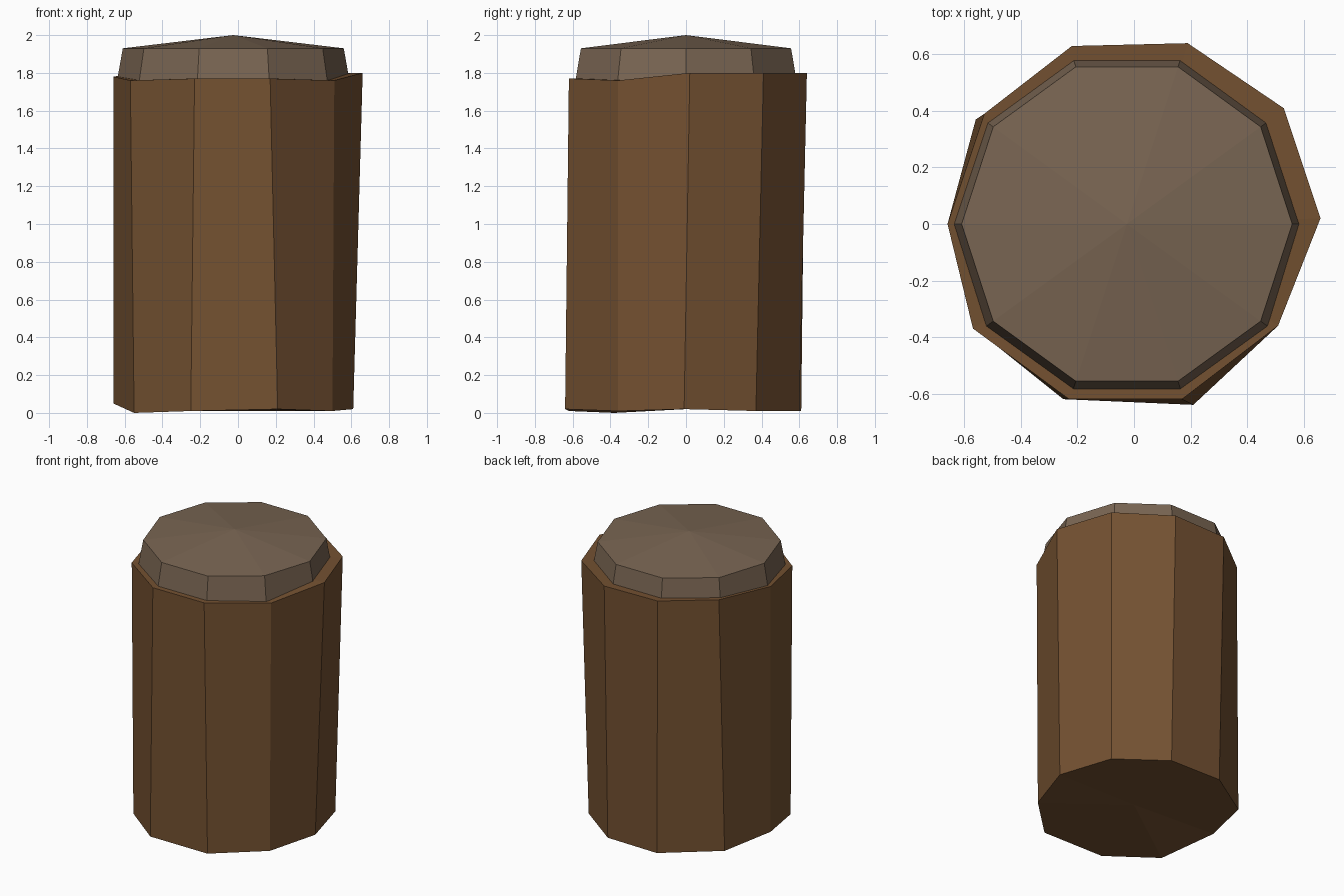
import bpy
import bmesh
import math
from mathutils import Vector

default_cube = bpy.data.objects.get("Cube")
if default_cube:
    bpy.data.objects.remove(default_cube, do_unlink=True)

SIDES = 10


def make_material(name, colour):
    material = bpy.data.materials.new(name)
    material.use_nodes = True
    rgba = (*colour, 1.0)
    material.diffuse_color = rgba
    shader = material.node_tree.nodes["Principled BSDF"]
    shader.inputs["Base Color"].default_value = rgba
    shader.inputs["Roughness"].default_value = 0.9
    return material


def circle(radius, height, centre_x):
    """Points of a regular ring, starting on the +x side."""
    angles = [math.tau * i / SIDES for i in range(SIDES)]
    return [(centre_x + radius * math.cos(a), radius * math.sin(a), height) for a in angles]


def make_capped_tube(name, bottom, top, bottom_centre, top_centre, material):
    """Join two rings with flat sides and close each end with a fan."""
    bm = bmesh.new()
    low = [bm.verts.new(Vector(p)) for p in bottom]
    high = [bm.verts.new(Vector(p)) for p in top]
    base = bm.verts.new(bottom_centre)
    peak = bm.verts.new(top_centre)
    for i in range(SIDES):
        j = (i + 1) % SIDES
        bm.faces.new((low[i], low[j], high[j], high[i]))
        bm.faces.new((high[i], high[j], peak))
        bm.faces.new((low[j], low[i], base))
    bmesh.ops.recalc_face_normals(bm, faces=bm.faces)
    mesh = bpy.data.meshes.new(name)
    bm.to_mesh(mesh)
    bm.free()
    mesh.materials.append(material)
    part = bpy.data.objects.new(name, mesh)
    bpy.context.collection.objects.link(part)
    return part


bark = make_material("bark brown", (0.175, 0.083, 0.031))
cut_wood = make_material("grey brown cut wood", (0.19, 0.13, 0.085))

# Slightly uneven hand-cut trunk
trunk_bottom = [
    (0.61, -0.01, 0.02), (0.5, 0.37, 0.01), (0.19, 0.6, 0.01), (-0.2, 0.61, 0.01),
    (-0.56, 0.37, 0.03), (-0.66, 0, 0.05), (-0.55, -0.38, 0), (-0.25, -0.62, 0.01),
    (0.21, -0.64, 0.02), (0.5, -0.36, 0.01),
]
trunk_top = [
    (0.66, 0.02, 1.8), (0.53, 0.41, 1.8), (0.19, 0.64, 1.8), (-0.22, 0.63, 1.8),
    (-0.53, 0.39, 1.8), (-0.66, 0, 1.78), (-0.57, -0.37, 1.76), (-0.23, -0.62, 1.77),
    (0.17, -0.62, 1.77), (0.51, -0.36, 1.76),
]
make_capped_tube("trunk", trunk_bottom, trunk_top, (0, 0, 0.02), (0, 0, 1.78), bark)

# Tapered lid with a shallow raised peak
CAP_X = -0.025
make_capped_tube(
    "cap",
    circle(0.615, 1.76, CAP_X),
    circle(0.585, 1.93, CAP_X),
    (CAP_X, 0, 1.76),
    (CAP_X, 0, 2),
    cut_wood,
)
